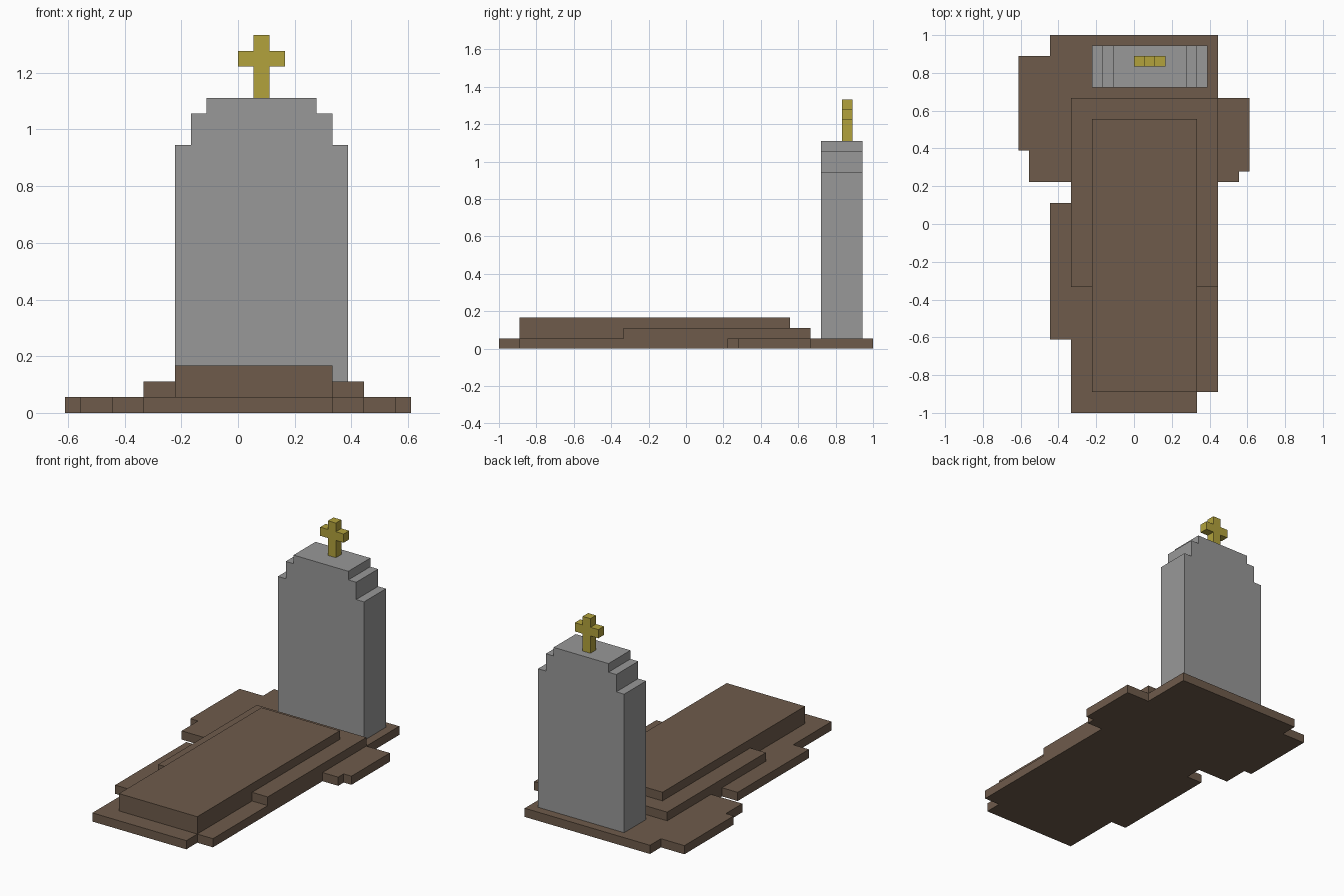
import bpy
import bmesh
from mathutils import Vector

if "Cube" in bpy.data.objects:
    bpy.data.objects.remove(bpy.data.objects["Cube"], do_unlink=True)

U = 1 / 18  # one block


def material(name, rgb):
    linear = [((c / 255 + 0.055) / 1.055) ** 2.4 for c in rgb]
    mat = bpy.data.materials.new(name)
    mat.use_nodes = True
    mat.diffuse_color = (*linear, 1)
    bsdf = mat.node_tree.nodes["Principled BSDF"]
    bsdf.inputs["Base Color"].default_value = (*linear, 1)
    bsdf.inputs["Roughness"].default_value = 0.9
    return mat


def prism(name, points, direction, mat):
    """Extrude a flat outline, given in blocks, along a direction."""
    bm = bmesh.new()
    face = bm.faces.new([bm.verts.new(Vector(p) * U) for p in points])
    grown = bmesh.ops.extrude_face_region(bm, geom=[face], use_keep_orig=True)
    moved = [v for v in grown["geom"] if isinstance(v, bmesh.types.BMVert)]
    bmesh.ops.translate(bm, verts=moved, vec=Vector(direction) * U)
    bmesh.ops.recalc_face_normals(bm, faces=bm.faces)
    mesh = bpy.data.meshes.new(name)
    bm.to_mesh(mesh)
    bm.free()
    mesh.materials.append(mat)
    obj = bpy.data.objects.new(name, mesh)
    bpy.context.collection.objects.link(obj)
    return obj


def slab(name, outline, z, height, mat):
    return prism(name, [(x, y, z) for x, y in outline], (0, 0, height), mat)


def upright(name, half, centre, y, depth, mat):
    """Symmetric standing outline from its right half (offset, z)."""
    outline = [(centre + x, y, z) for x, z in half]
    outline += [(centre - x, y, z) for x, z in reversed(half)]
    return prism(name, outline, (0, depth, 0), mat)


def rect(x0, x1, y0, y1):
    return [(x0, y0), (x1, y0), (x1, y1), (x0, y1)]


soil = material("brown soil", (110, 91, 75))
stone = material("grey stone", (152, 152, 152))
gold = material("gold", (178, 162, 60))

# Ragged bottom layer of earth
slab("ground_layer", [
    (-8, 18), (8, 18), (8, 12), (11, 12), (11, 5), (10, 5), (10, 4), (8, 4),
    (8, -16), (6, -16), (6, -18), (-6, -18), (-6, -11), (-8, -11), (-8, 2),
    (-6, 2), (-6, 4), (-10, 4), (-10, 7), (-11, 7), (-11, 16), (-8, 16),
], 0, 1, soil)

# Stepped mound
slab("mound_step", rect(-6, 8, -6, 12), 1, 1, soil)
slab("mound_top", rect(-4, 6, -16, 10), 1, 2, soil)

# Headstone with stepped shoulders
upright("headstone", [(5.5, 1), (5.5, 17), (4.5, 17), (4.5, 19), (3.5, 19), (3.5, 20)],
        1.5, 13, 4, stone)

# Cross on top
upright("cross", [(0.5, 20), (0.5, 22), (1.5, 22), (1.5, 23), (0.5, 23), (0.5, 24)],
        1.5, 15, 1, gold)
